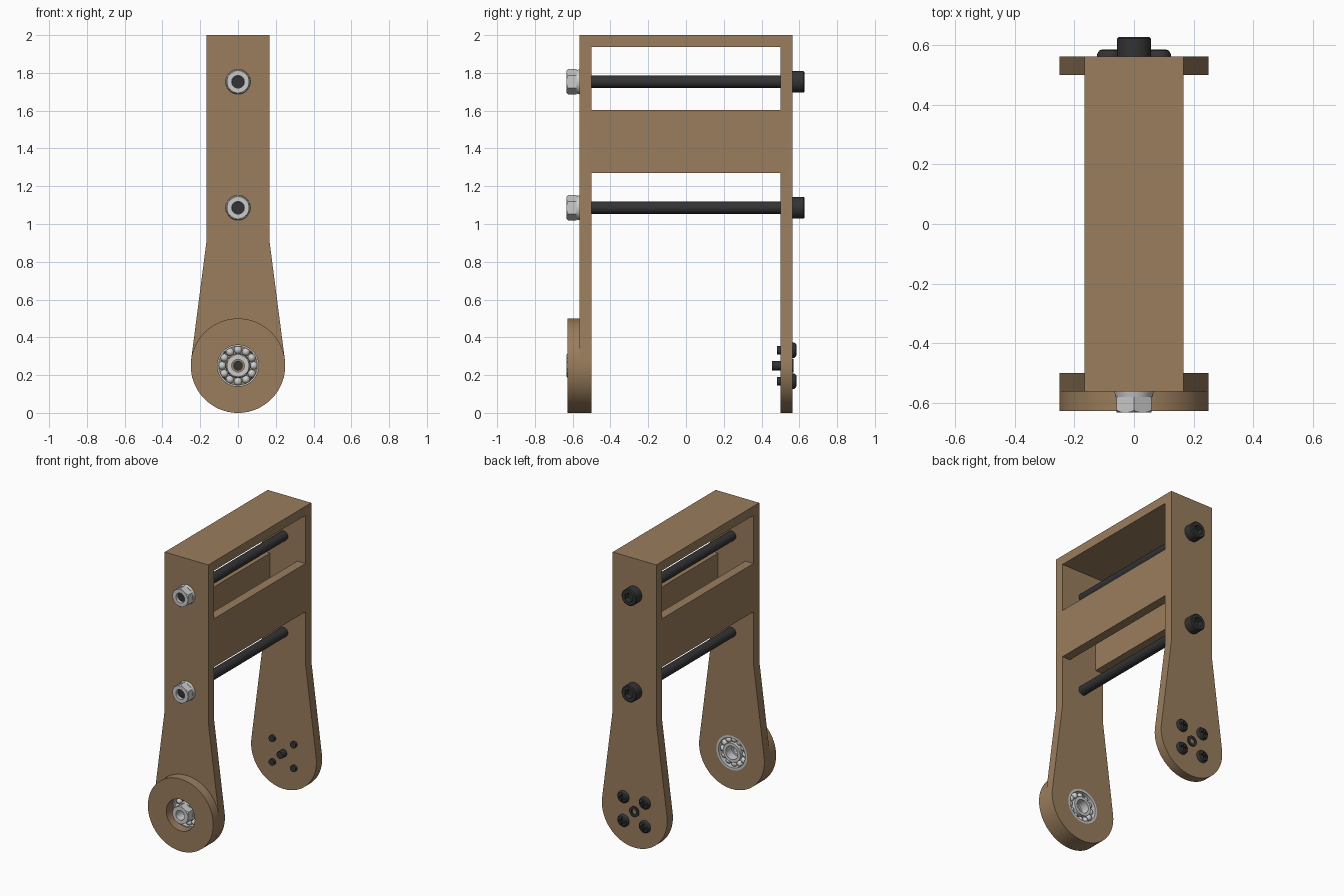
import bpy, bmesh, math
from math import sin, cos, pi

if "Cube" in bpy.data.objects:
    bpy.data.objects.remove(bpy.data.objects["Cube"])


def material(name, rgb):
    m = bpy.data.materials.new(name)
    m.diffuse_color = (*rgb, 1)
    m.use_nodes = True
    m.node_tree.nodes["Principled BSDF"].inputs["Base Color"].default_value = m.diffuse_color
    return m


BROWN = material("brown_plastic", (0.32, 0.205, 0.11))
BLACK = material("black_steel", (0.033, 0.033, 0.035))


def finish(name, bm, mat=None):
    bmesh.ops.remove_doubles(bm, verts=bm.verts, dist=1e-5)
    bmesh.ops.recalc_face_normals(bm, faces=bm.faces)
    me = bpy.data.meshes.new(name)
    bm.to_mesh(me)
    bm.free()
    ob = bpy.data.objects.new(name, me)
    bpy.context.collection.objects.link(ob)
    if mat:
        me.materials.append(mat)
    return ob


def lathe(name, profile, x=0, z=0, segs=32, mat=None, ring=False):
    """Turn (radius, y) points about the y axis; segs=6 gives a hexagon."""
    bm = bmesh.new()
    rows = [[bm.verts.new((x + r * sin(2 * pi * i / segs), y, z + r * cos(2 * pi * i / segs)))
             for i in range(segs)] for r, y in profile]
    if ring:
        rows.append(rows[0])
    for a, b in zip(rows, rows[1:]):
        for i in range(segs):
            j = (i + 1) % segs
            bm.faces.new((a[i], a[j], b[j], b[i]))
    return finish(name, bm, mat)


def box(name, x0, x1, y0, y1, z0, z1):
    bm = bmesh.new()
    bmesh.ops.create_cube(bm, size=1)
    for v in bm.verts:
        v.co = ((x0 + x1) / 2 + v.co.x * (x1 - x0), (y0 + y1) / 2 + v.co.y * (y1 - y0),
                (z0 + z1) / 2 + v.co.z * (z1 - z0))
    return finish(name, bm)


def drum(r, y0, y1, x=0, z=0, segs=32):
    return lathe("cutter", [(0, y0), (r, y0), (r, y1), (0, y1)], x, z, segs)


def cut(ob, cutter, op='DIFFERENCE'):
    cutter.hide_render = True
    mod = ob.modifiers.new("cut", 'BOOLEAN')
    mod.operation, mod.object, mod.solver = op, cutter, 'EXACT'
    bpy.context.view_layer.objects.active = ob
    bpy.ops.object.modifier_apply(modifier=mod.name)
    bpy.data.objects.remove(cutter)


W, IN, OUT = 1 / 6, 0.5, 0.5625     # half width, inner and outer plate faces
AZ = 0.25                           # axle height and arm end radius

# Fork frame: arm silhouette drawn from the front, extruded, then hollowed
shoulder = 0.91
start = math.atan2(shoulder - AZ, W) - math.acos(AZ / math.hypot(W, shoulder - AZ))
outline = [(-W, 2), (W, 2), (W, shoulder)]
n = 48
for i in range(n + 1):
    a = start - (pi + 2 * start) * i / n
    outline.append((AZ * cos(a), AZ + AZ * sin(a)))
outline.append((-W, shoulder))
bm = bmesh.new()
face = bm.faces.new([bm.verts.new((x, -OUT, z)) for x, z in outline])
ext = bmesh.ops.extrude_face_region(bm, geom=[face])
bmesh.ops.translate(bm, vec=(0, 2 * OUT, 0),
                    verts=[v for v in ext['geom'] if isinstance(v, bmesh.types.BMVert)])
frame = finish("fork_frame", bm, BROWN)
cut(frame, box("cutter", -1, 1, -IN, IN, -1, 1.27))           # open fork
cut(frame, box("cutter", -1, 1, -IN, IN, 1.604, 1.9375))      # upper window
cut(frame, box("cutter", -0.104, 0.104, -IN, IN, 1.2, 1.7))   # gap between cross panels
cut(frame, drum(0.118, -0.6, -0.45, z=AZ, segs=48))           # bearing seat

# Round bearing boss on the front arm
lathe("bearing_boss", [(0.109, -0.628), (0.25, -0.628), (0.25, -OUT), (0.109, -OUT)],
      z=AZ, segs=64, mat=BROWN, ring=True)

# Ball bearing
y0, y1 = -0.5622, -0.5
lathe("bearing_outer_ring", [(0.102, y0), (0.118, y0), (0.118, y1), (0.102, y1)],
      z=AZ, segs=48, ring=True)
lathe("bearing_inner_ring", [(0.046, y0), (0.066, y0), (0.066, y1), (0.046, y1)],
      z=AZ, segs=48, ring=True)
for i in range(12):
    a = 2 * pi * i / 12
    bm = bmesh.new()
    bmesh.ops.create_uvsphere(bm, u_segments=16, v_segments=10, radius=0.0215)
    bmesh.ops.translate(bm, verts=bm.verts,
                        vec=(0.084 * sin(a), (y0 + y1) / 2, AZ + 0.084 * cos(a)))
    finish("bearing_ball", bm)


# Flanged hex nuts: two on the long bolts, one on the bearing
def nut(z):
    hexa = lathe("hex_nut", [(0, -0.632), (0.067, -0.632), (0.067, -0.58), (0, -0.58)], z=z, segs=6)
    cut(hexa, lathe("chamfer", [(0, -0.64), (0.05, -0.64), (0.07, -0.622), (0.07, -0.57), (0, -0.57)],
                    z=z, segs=48), 'INTERSECT')
    cut(hexa, drum(0.0335, -0.7, -0.5, z=z))
    lathe("nut_flange", [(0.0335, -0.58), (0.062, -0.58), (0.066, -OUT), (0.0335, -OUT)],
          z=z, segs=48, ring=True)


for z in (AZ, 1.086, 1.753):
    nut(z)

# Long socket-head bolts through both arms
for z in (1.086, 1.753):
    bolt = lathe("long_bolt", [(0, -0.61), (0.0325, -0.61), (0.0325, OUT), (0.057, OUT),
                               (0.057, 0.622), (0.051, 0.628), (0, 0.628)], z=z, segs=40, mat=BLACK)
    cut(bolt, drum(0.033, 0.59, 0.7, z=z, segs=6))

# Four pan-head screws with cross recesses on the rear arm
for x in (-0.082, 0.082):
    for z in (AZ - 0.082, AZ + 0.082):
        screw = lathe("pan_screw", [(0, 0.482), (0.022, 0.482), (0.022, OUT), (0.042, OUT),
                                    (0.041, 0.572), (0.034, 0.582), (0.022, 0.586), (0, 0.586)],
                      x, z, 28, BLACK)
        for dx, dz in ((0.024, 0.006), (0.006, 0.024)):
            cut(screw, box("cutter", x - dx, x + dx, 0.572, 0.6, z - dz, z + dz))

# Centre screw of the rear arm
centre = lathe("centre_screw", [(0, 0.455), (0.025, 0.455), (0.025, 0.55), (0.036, OUT),
                                (0.036, 0.57), (0, 0.57)], z=AZ, mat=BLACK)
cut(centre, drum(0.02, 0.545, 0.6, z=AZ, segs=6))

# Smooth round surfaces, keep hard edges
bpy.ops.object.select_all(action='SELECT')
bpy.ops.object.shade_smooth_by_angle(angle=math.radians(30))
